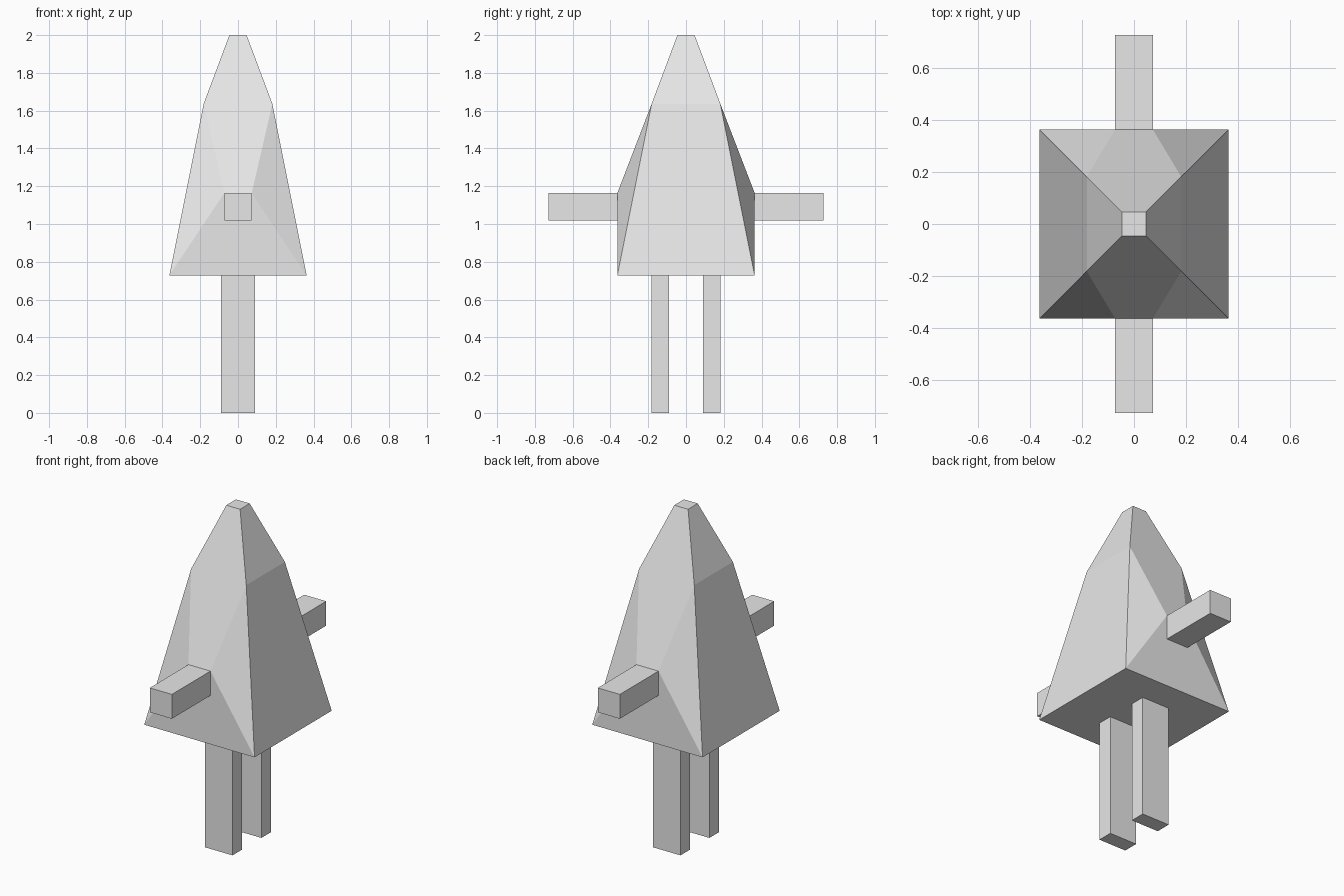
import bpy
import bmesh
from mathutils import Matrix, Vector

if "Cube" in bpy.data.objects:
    bpy.data.objects.remove(bpy.data.objects["Cube"], do_unlink=True)

U = 1 / 11  # modelling unit: the figure is 22 units tall

grey = bpy.data.materials.new("light_grey")
grey.use_nodes = True
grey.diffuse_color = (0.8, 0.8, 0.8, 1)
grey.node_tree.nodes["Principled BSDF"].inputs["Base Color"].default_value = (0.8, 0.8, 0.8, 1)


def finish(name, bm):
    bmesh.ops.scale(bm, vec=(U, U, U), verts=bm.verts)
    bmesh.ops.recalc_face_normals(bm, faces=bm.faces)
    mesh = bpy.data.meshes.new(name)
    bm.to_mesh(mesh)
    bm.free()
    mesh.materials.append(grey)
    obj = bpy.data.objects.new(name, mesh)
    bpy.context.collection.objects.link(obj)


def box(name, low, high):
    low, high = Vector(low), Vector(high)
    bm = bmesh.new()
    place = Matrix.Translation((low + high) / 2) @ Matrix.Diagonal((high - low).to_4d())
    place[3][3] = 1
    bmesh.ops.create_cube(bm, size=1, matrix=place)
    finish(name, bm)


# Tapered body: square rings, with a short shoulder edge on front and back
bm = bmesh.new()


def ring(half, z):
    corners = ((-1, -1), (1, -1), (1, 1), (-1, 1))
    return [bm.verts.new((x * half, y * half, z)) for x, y in corners]


hem, neck, tip = ring(4, 8), ring(2, 18), ring(0.5, 22)
bm.faces.new(hem)
bm.faces.new(tip)
for i in range(4):
    j = (i + 1) % 4
    bm.faces.new((neck[i], neck[j], tip[j], tip[i]))
    if i % 2:  # plain sloping sides
        bm.faces.new((hem[i], hem[j], neck[j], neck[i]))
    else:  # front and back, folded around the shoulder edge
        side = i - 1
        a = bm.verts.new((0.8 * side, 4 * side, 12.8))
        b = bm.verts.new((-0.8 * side, 4 * side, 12.8))
        bm.faces.new((hem[i], hem[j], b, a))
        bm.faces.new((a, b, neck[j], neck[i]))
        bm.faces.new((hem[i], a, neck[i]))
        bm.faces.new((hem[j], neck[j], b))
finish("body", bm)

# Arms and legs, one of each at the front and back
for label, s in (("front", -1), ("back", 1)):
    y0, y1 = sorted((4 * s, 8 * s))
    box(label + "_arm", (-0.8, y0, 11.2), (0.8, y1, 12.8))
    y0, y1 = sorted((s, 2 * s))
    box(label + "_leg", (-1, y0, 0), (1, y1, 8))
